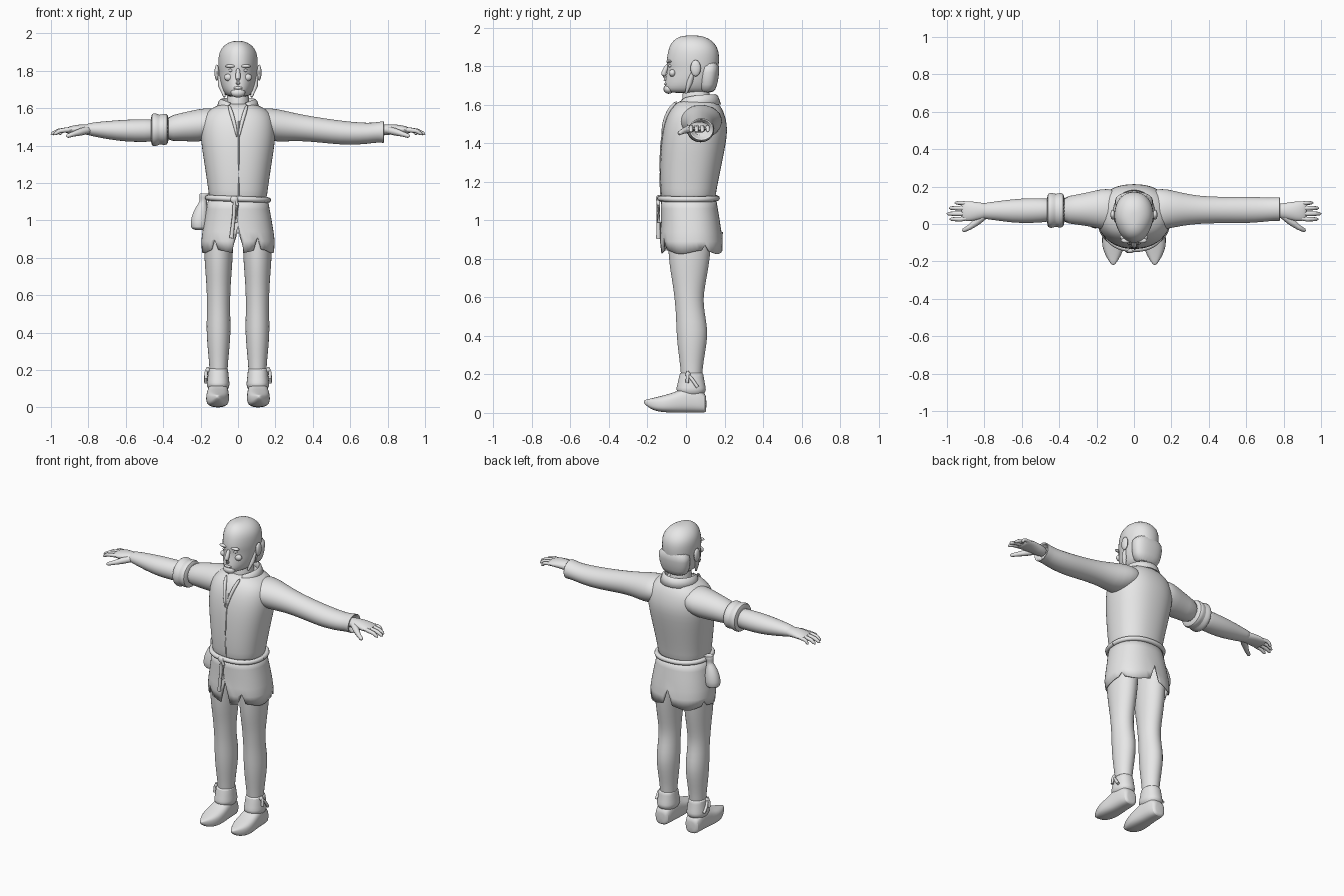
import bpy, bmesh, math
from mathutils import Vector

grey = bpy.data.materials.new("plain grey")
grey.diffuse_color = (0.8, 0.8, 0.8, 1)


def finish(name, bm, sub=0, thick=0, angle=50):
    bmesh.ops.remove_doubles(bm, verts=bm.verts, dist=1e-5)
    bmesh.ops.recalc_face_normals(bm, faces=bm.faces)
    me = bpy.data.meshes.new(name)
    bm.to_mesh(me)
    bm.free()
    me.materials.append(grey)
    ob = bpy.data.objects.new(name, me)
    bpy.context.collection.objects.link(ob)
    bpy.ops.object.select_all(action='DESELECT')
    bpy.context.view_layer.objects.active = ob
    ob.select_set(True)
    bpy.ops.object.shade_smooth_by_angle(angle=math.radians(angle))
    if thick:
        m = ob.modifiers.new("thickness", 'SOLIDIFY')
        m.thickness, m.offset = thick, 0
    if sub:
        ob.modifiers.new("smooth", 'SUBSURF').levels = sub
        ob.modifiers["smooth"].render_levels = sub
    return ob


def skin(bm, rows, closed=True, caps=True):
    """Bridge rows of points with quads."""
    vs = [[bm.verts.new(p) for p in r] for r in rows]
    n = len(vs[0])
    for a, b in zip(vs, vs[1:]):
        for i in range(n if closed else n - 1):
            j = (i + 1) % n
            bm.faces.new((a[i], a[j], b[j], b[i]))
    if caps:
        bm.faces.new(vs[0])
        bm.faces.new(vs[-1])


def spow(v, e):
    return math.copysign(abs(v) ** e, v)


def loft(name, rings, axis='z', n=20, p=2.0, sub=1, caps=True, taper=0):
    """Rings are (position on axis, centre a, centre b, radius a, radius b)."""
    rows = []
    for t, ca, cb, ra, rb in rings:
        row = []
        for i in range(n):
            w = 2 * math.pi * i / n
            c, s = spow(math.cos(w), 2 / p), spow(math.sin(w), 2 / p)
            a, b = ca + ra * c * (1 - taper * max(0, -s)), cb + rb * s
            row.append({'z': (a, b, t), 'x': (t, a, b), 'y': (a, t, b)}[axis])
        rows.append(row)
    bm = bmesh.new()
    skin(bm, rows, caps=caps)
    return finish(name, bm, sub)


def upright(rings, x=0):
    """(z, front y, back y, half width) to loft rings."""
    return [(z, x, (f + b) / 2, w, (b - f) / 2) for z, f, b, w in rings]


def tube(name, pts, radii, n=10, sub=0, caps=True):
    pts = [Vector(p) for p in pts]
    rows = []
    for i, p in enumerate(pts):
        d = pts[min(i + 1, len(pts) - 1)] - pts[max(i - 1, 0)]
        q = d.to_track_quat('Z', 'Y')
        rows.append([p + q @ Vector((radii[i] * math.cos(2 * math.pi * k / n),
                                     radii[i] * math.sin(2 * math.pi * k / n), 0)) for k in range(n)])
    bm = bmesh.new()
    skin(bm, rows, caps=caps)
    return finish(name, bm, sub)


def blob(name, loc, size):
    bm = bmesh.new()
    bmesh.ops.create_uvsphere(bm, u_segments=14, v_segments=8, radius=1)
    for v in bm.verts:
        v.co = Vector(loc) + Vector(size) * v.co
    return finish(name, bm)


# Head and neck
loft("head", upright([(1.66, -.085, .11, .048), (1.675, -.11, .14, .07), (1.70, -.113, .15, .086),
     (1.74, -.106, .163, .097), (1.79, -.096, .17, .104), (1.82, -.104, .173, .107),
     (1.86, -.098, .174, .108), (1.90, -.09, .165, .103), (1.935, -.068, .135, .08),
     (1.955, -.035, .095, .045), (1.96, .0, .06, .015)]), p=2.2, taper=.2)
loft("neck", upright([(1.54, -.03, .13, .07), (1.6, -.02, .13, .062), (1.72, -.02, .12, .06)]))
tube("nose", [(0, -.09, 1.815), (0, -.108, 1.785), (0, -.12, 1.75), (0, -.115, 1.735), (0, -.095, 1.73)],
     [.01, .013, .018, .016, .008], sub=1)
blob("mouth", (0, -.104, 1.708), (.026, .01, .008))
blob("chin_beard", (0, -.09, 1.682), (.04, .027, .025))
for s in (-1, 1):
    blob("brow", (s * .04, -.088, 1.825), (.03, .014, .009))
    blob("eye", (s * .037, -.081, 1.802), (.015, .011, .008))
    blob("cheek", (s * .05, -.07, 1.765), (.025, .018, .02))
    blob("ear", (s * .113, .05, 1.79), (.013, .027, .043))
    tube("sideburn", [(s * .1, .04, 1.78), (s * .09, .02, 1.72), (s * .072, .0, 1.66)], [.008, .016, .006])
# Hair hanging over the nape
loft("nape_hair", upright([(1.66, .07, .145, .07), (1.70, .06, .163, .095), (1.77, .06, .175, .105),
     (1.83, .07, .174, .102)]), p=2.4)

# Shirt body
shirt = [(1.09, -.125, .15, .153), (1.13, -.13, .155, .155), (1.2, -.135, .167, .165),
         (1.3, -.135, .188, .18), (1.4, -.13, .208, .196), (1.47, -.12, .217, .202),
         (1.53, -.105, .208, .196), (1.58, -.08, .19, .175), (1.612, -.05, .165, .12), (1.63, -.01, .14, .07)]
loft("shirt_body", upright(shirt), n=28, p=2.3)
# Front placket and neck opening flaps
tube("placket", [(.004, f + .001, z) for z, f, b, w in shirt[1:7]], [.005] * 6, n=6)
for s in (-1, 1):
    tube("neck_flap", [(s * .005, -.124, 1.44), (s * .014, -.118, 1.5), (s * .035, -.09, 1.575),
                       (s * .05, -.045, 1.62)], [.004, .01, .013, .008], n=8, sub=1)

# Collar, open at the front and dropping to two points
rows = []
for r, z0, drop in ((.072, 1.605, .02), (.09, 1.652, .025), (.1, 1.645, .03), (.115, 1.602, .055)):
    row = []
    for i in range(25):
        t = i / 12 - 1
        w = math.radians(152) * t
        row.append((r * math.sin(w), .062 + r * 1.02 * math.cos(w), z0 - drop * abs(t) ** 3))
    rows.append(row)
bm = bmesh.new()
skin(bm, rows, closed=False, caps=False)
finish("collar", bm, thick=.006)

# Sleeves: one long, one rolled up above the elbow
arm = [(.06, .07, 1.53, .1, .06), (.14, .08, 1.517, .115, .087), (.21, .08, 1.508, .1, .09),
       (.3, .077, 1.5, .08, .075), (.4, .075, 1.488, .072, .068), (.5, .075, 1.475, .071, .066),
       (.6, .075, 1.465, .072, .063), (.7, .077, 1.465, .066, .056)]
loft("long_sleeve", arm + [(.75, .08, 1.472, .062, .054), (.785, .08, 1.473, .066, .062),
     (.78, .08, 1.473, .056, .05), (.74, .078, 1.475, .045, .04)], 'x')
loft("short_sleeve", [(-r[0], *r[1:]) for r in arm[:5]], 'x')
loft("rolled_cuff", [(-.37, .075, 1.487, .068, .064), (-.378, .073, 1.487, .092, .084),
     (-.4, .073, 1.487, .096, .086), (-.418, .073, 1.485, .086, .077), (-.44, .073, 1.485, .098, .092),
     (-.463, .073, 1.485, .092, .088), (-.465, .073, 1.485, .066, .063)], 'x')
loft("bare_forearm", [(-.4, .075, 1.483, .06, .06), (-.5, .073, 1.48, .066, .062),
     (-.6, .07, 1.48, .068, .06), (-.7, .07, 1.483, .057, .049), (-.78, .07, 1.487, .045, .037),
     (-.82, .07, 1.488, .042, .028)], 'x')

# Hands
for s in (-1, 1):
    loft("palm", [(s * .74, .07, 1.48, .036, .032), (s * .81, .07, 1.487, .043, .029),
         (s * .87, .068, 1.488, .055, .024), (s * .91, .069, 1.482, .053, .018),
         (s * .925, .069, 1.48, .046, .011)], 'x', n=16)
    for y, x, r in ((.113, .958, .010), (.085, .988, .0115), (.055, 1.0, .012), (.026, .985, .0115)):
        tube("finger", [(s * .89, y * .9 + .008, 1.485), (s * .925, y, 1.483), (s * (x + .925) / 2, y, 1.478),
                        (s * (x - .008), y, 1.464), (s * x, y, 1.459)], [r, r * 1.1, r, r * .8, r * .3], 8)
    tube("thumb", [(s * .8, .045, 1.483), (s * .84, .012, 1.474), (s * .88, -.018, 1.462),
                   (s * .91, -.034, 1.452), (s * .917, -.038, 1.449)], [.02, .02, .014, .011, .004], 8)

# Tunic skirt with notched hem: column index gives the slit height
slits = {36: .97, 40: .91, 31: .9, 12: .94, 3: .87, 22: .87}
rows = []
for z, f, b, w in ((1.12, -.125, .152, .155), (1.06, -.127, .162, .166), (1.0, -.127, .172, .177),
                   (.94, -.13, .181, .187), (.89, -.133, .187, .193), (.835, -.126, .188, .19)):
    row = []
    for i in range(48):
        a = 2 * math.pi * i / 48
        zz = z + (.01 * math.sin(5 * a) if z < .85 else 0)
        row.append((w * spow(math.cos(a), .87), (f + b) / 2 + (b - f) / 2 * spow(math.sin(a), .87),
                    max(zz, slits.get(i, 0))))
    rows.append(row)
bm = bmesh.new()
skin(bm, rows, caps=False)
finish("tunic_skirt", bm, thick=.006)

# Rope belt, knot and hanging ends
ring = [2 * math.pi * i / 40 for i in range(41)]
tube("belt", [(.162 * spow(math.cos(a), .87), .013 + .148 * spow(math.sin(a), .87), 1.115 - .006 * math.cos(a))
              for a in ring], [.015] * 41, n=8, caps=False)
blob("belt_knot", (-.02, -.142, 1.112), (.022, .014, .02))
tube("belt_end", [(-.018, -.145, 1.11), (-.022, -.143, 1.03), (-.035, -.144, .905)], [.009, .009, .011], 8)
tube("belt_end", [(-.012, -.145, 1.11), (-.004, -.143, 1.08), (-.01, -.143, .99)], [.009, .009, .01], 8)

# Drawstring pouch on the belt
loft("pouch", [(.948, -.205, .02, .025, .025), (.958, -.207, .02, .046, .042), (.99, -.206, .02, .05, .046),
     (1.04, -.2, .02, .044, .04), (1.085, -.192, .02, .026, .026), (1.1, -.186, .02, .018, .018),
     (1.125, -.182, .02, .027, .025), (1.15, -.175, .02, .032, .03), (1.14, -.175, .02, .015, .015)], n=16)

# Legs and shoes
for s in (-1, 1):
    loft("leg", upright([(1.02, -.1, .14, .08), (.92, -.098, .135, .08), (.83, -.092, .128, .078),
         (.75, -.085, .117, .073), (.66, -.068, .1, .066), (.59, -.06, .09, .063), (.52, -.053, .097, .062),
         (.43, -.051, .115, .066), (.35, -.045, .107, .062), (.27, -.034, .092, .054),
         (.2, -.026, .084, .048), (.08, -.02, .08, .045)], s * .104))
    loft("shoe", [(.106, s * .108, .045, .03, .035), (.1, s * .108, .05, .046, .05), (.06, s * .107, .068, .054, .068),
         (.0, s * .107, .07, .057, .07), (-.05, s * .108, .055, .061, .055), (-.1, s * .11, .049, .063, .047),
         (-.145, s * .111, .045, .053, .039), (-.185, s * .111, .047, .032, .027),
         (-.213, s * .111, .056, .013, .012), (-.219, s * .111, .058, .004, .004)], 'y', p=2.8)
    loft("shoe_cuff", upright([(.08, -.03, .09, .05), (.118, -.05, .104, .061), (.125, -.052, .105, .062),
         (.17, -.04, .095, .056), (.205, -.034, .091, .054), (.21, -.025, .084, .047)], s * .106), p=2.2)
    # Lace knot on the outer ankle
    blob("lace_knot", (s * .16, .01, .2), (.012, .014, .014))
    tube("lace_end", [(s * .16, .01, .2), (s * .172, .035, .17), (s * .172, .06, .133)], [.007, .009, .009], 8)
    tube("lace_end", [(s * .16, .01, .215), (s * .17, .008, .19), (s * .172, .006, .155)], [.007, .009, .009], 8)
